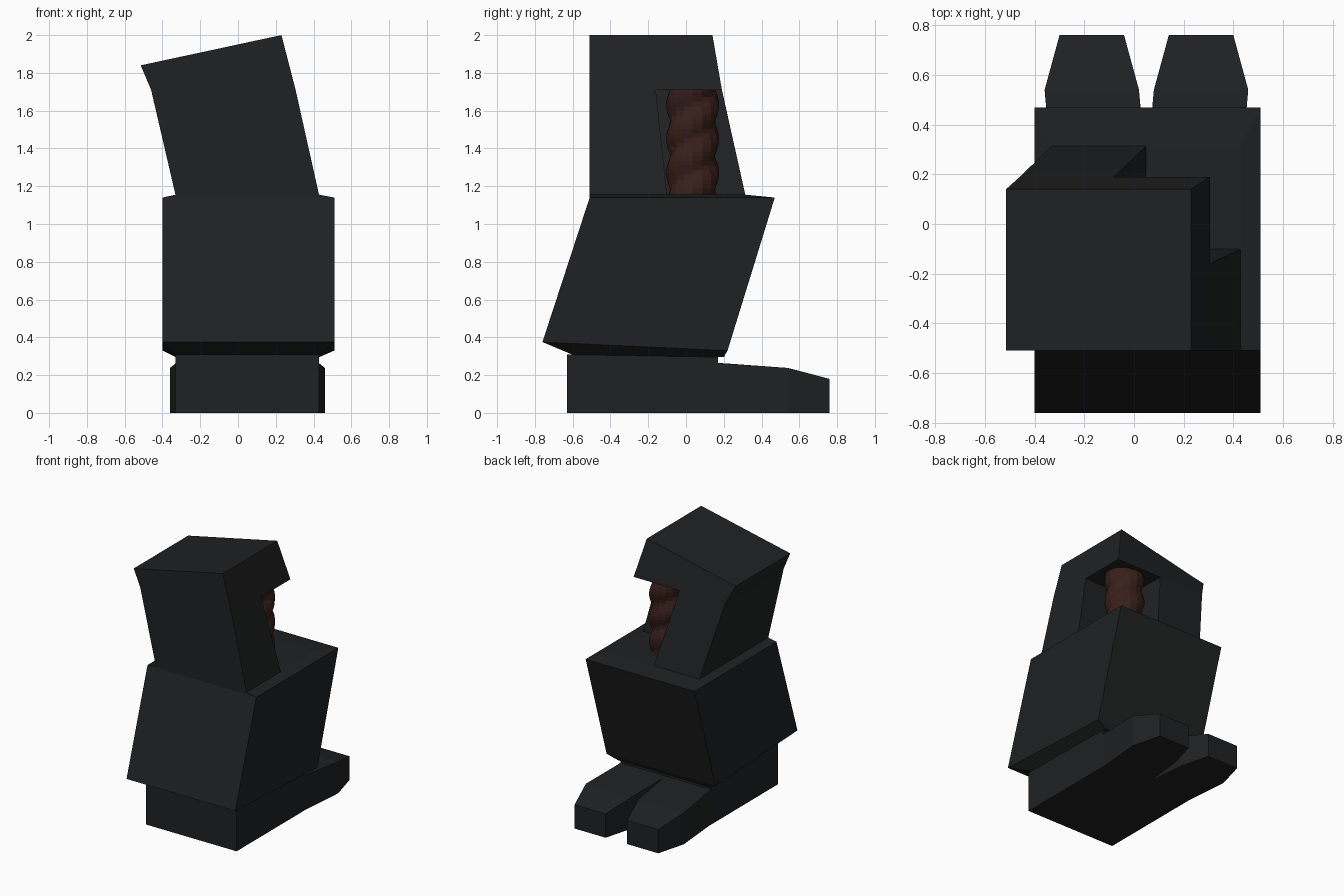
import bpy, math

if "Cube" in bpy.data.objects:
    bpy.data.objects.remove(bpy.data.objects["Cube"])


def material(name, rgb):
    mat = bpy.data.materials.new(name)
    mat.diffuse_color = (*rgb, 1)
    mat.use_nodes = True
    mat.node_tree.nodes["Principled BSDF"].inputs["Base Color"].default_value = mat.diffuse_color
    return mat


DARK = material("dark", (0.014, 0.015, 0.016))
BROWN = material("brown", (0.04, 0.014, 0.011))


def make(name, verts, faces, mat):
    me = bpy.data.meshes.new(name)
    me.from_pydata(verts, [], faces)
    me.materials.append(mat)
    ob = bpy.data.objects.new(name, me)
    bpy.context.collection.objects.link(ob)
    return ob


def loft(name, rings, mat):
    """Skin a stack of counter-clockwise rings and close both ends."""
    n = len(rings[0])
    verts = [v for r in rings for v in r]
    faces = [(k * n + i, k * n + (i + 1) % n, (k + 1) * n + (i + 1) % n, (k + 1) * n + i)
             for k in range(len(rings) - 1) for i in range(n)]
    faces.append(tuple(reversed(range(n))))
    faces.append(tuple(range((len(rings) - 1) * n, len(rings) * n)))
    return make(name, verts, faces, mat)


def rect(x0, x1, y0, y1, z_front, z_back):
    return [(x0, y0, z_front), (x1, y0, z_front), (x1, y1, z_back), (x0, y1, z_back)]


# Cloven foot: one half, mirrored across its own centre line
plan = [(0, -.63, .31), (.38, -.63, .31), (.38, .2, .262), (.41, .54, .238),
        (.35, .76, .18), (.09, .76, .18), (.03, .54, .238), (0, .21, .262)]
n = len(plan)
foot_verts = [(x, y, 0) for x, y, z in plan] + plan
top = [(0, 1, 2, 7), (7, 2, 3, 6), (6, 3, 4, 5)]
foot_faces = [tuple(reversed(f)) for f in top] + [tuple(i + n for i in f) for f in top]
foot_faces += [(i, i + 1, i + 1 + n, i + n) for i in range(n - 1)]
foot = make("foot", foot_verts, foot_faces, DARK)
foot.location.x = .05
foot.modifiers.new("mirror", 'MIRROR').use_axis = (True, False, False)

# Ankle joining foot and shin
loft("ankle", [rect(-.33, .43, -.60, .17, .25, .25),
               rect(-.33, .43, -.60, .17, .315, .30)], DARK)

# Leaning shin block with tapered ends
loft("shin", [rect(-.33, .43, -.60, .20, .308, .295),
              rect(-.40, .51, -.76, .22, .375, .33),
              rect(-.40, .51, -.51, .47, 1.14, 1.14),
              rect(-.33, .43, -.51, .315, 1.155, 1.155)], DARK)


# Thigh with one corner cut away
def corner_ring(x0, xm, x1, y0, ym, y1, z):
    return [(x, y, z) for x, y in
            ((x0, y0), (x1, y0), (x1, ym), (xm, ym), (xm, y1), (x0, y1))]


loft("thigh", [corner_ring(-.33, .05, .43, -.51, -.10, .315, 1.15),
               corner_ring(-.46, -.08, .305, -.51, -.16, .19, 1.71)], DARK)

# Slanted cap over the cut corner
top_ring = [(-.515, -.51, 1.84), (.23, -.51, 2.0), (.23, .14, 2.0), (-.515, .14, 1.84)]
loft("thigh_cap", [rect(-.46, .305, -.51, .19, 1.71, 1.71), top_ring], DARK)

# Twisted two-strand core inside the cut
SIDES, LEVELS = 16, 24
core = []
for k in range(LEVELS + 1):
    z = 1.14 + .58 * k / LEVELS
    phase = math.pi / 2 + 2 * math.pi * (z - 1.27) / .36
    ring = []
    for i in range(SIDES):
        a = 2 * math.pi * i / SIDES
        r = .116 + .024 * abs(math.cos(a - phase))
        ring.append((.116 + r * math.cos(a), .035 + r * math.sin(a), z))
    core.append(ring)
loft("twisted_core", core, BROWN)
